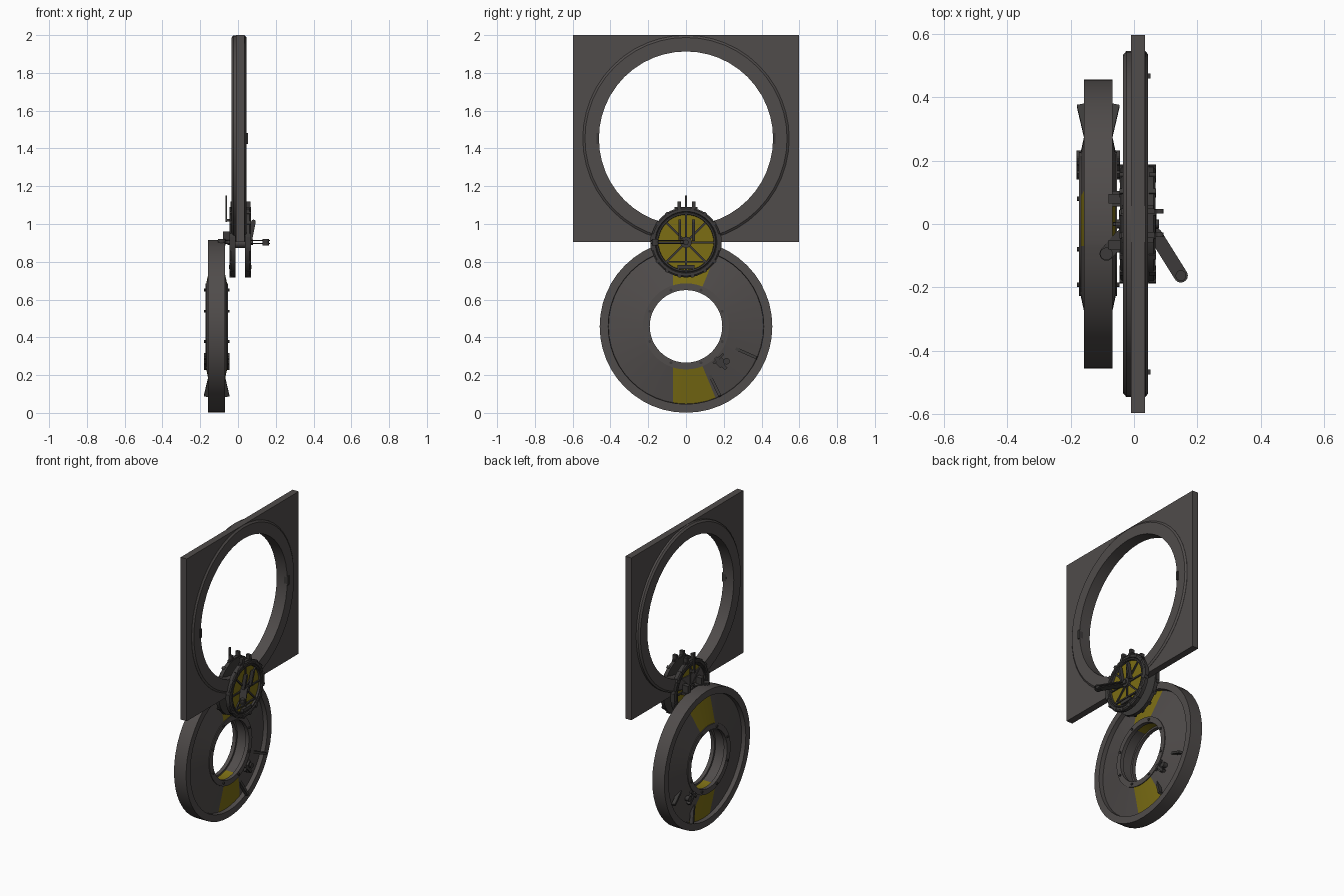
import bpy, bmesh, math
from mathutils import Matrix, Vector

if "Cube" in bpy.data.objects:
    bpy.data.objects.remove(bpy.data.objects["Cube"])

WALL_Z, DOOR_Z, HATCH_Z = 1.4525, 0.458, 0.903


def mat(name, rgb):
    m = bpy.data.materials.new(name)
    m.diffuse_color = (*rgb, 1)
    m.use_nodes = True
    m.node_tree.nodes["Principled BSDF"].inputs["Base Color"].default_value = m.diffuse_color
    return m


GREY = mat("warm grey metal", (0.080, 0.072, 0.070))
DARK = mat("dark metal", (0.045, 0.042, 0.041))
YELLOW = mat("dull yellow paint", (0.20, 0.155, 0.007))


def finish(bm, name, mats, smooth=False):
    bmesh.ops.recalc_face_normals(bm, faces=bm.faces[:])
    me = bpy.data.meshes.new(name)
    bm.to_mesh(me)
    bm.free()
    for m in mats:
        me.materials.append(m)
    ob = bpy.data.objects.new(name, me)
    bpy.context.collection.objects.link(ob)
    if smooth:
        bpy.ops.object.select_all(action='DESELECT')
        ob.select_set(True)
        bpy.context.view_layer.objects.active = ob
        bpy.ops.object.shade_smooth_by_angle(angle=math.radians(25))
    return ob


def lathe(profile, cz, segs=48):
    """Closed (x, r) profile turned round an axis along x."""
    bm = bmesh.new()
    rings = []
    for i in range(segs):
        a = 2 * math.pi * i / segs
        rings.append([bm.verts.new((x, r * math.sin(a), cz - r * math.cos(a))) for x, r in profile])
    n = len(profile)
    for i in range(segs):
        p, q = rings[i], rings[(i + 1) % segs]
        for j in range(n):
            bm.faces.new((p[j], q[j], q[(j + 1) % n], p[(j + 1) % n]))
    return bm


def box(bm, size, m):
    bmesh.ops.create_cube(bm, size=1, matrix=m @ Matrix.Diagonal((*size, 1)))


def at(x, y, z):
    return Matrix.Translation((x, y, z))


def polar(x, r, deg, cz):
    """Placement at radius r, angle measured from straight down towards +y."""
    return at(0, 0, cz) @ Matrix.Rotation(math.radians(deg), 4, 'X') @ at(x, 0, -r)


def cyl(bm, r, h, m, segs=16):
    bmesh.ops.create_cone(bm, cap_ends=True, segments=segs, radius1=r, radius2=r, depth=h, matrix=m)


ALONG_X = Matrix.Rotation(math.pi / 2, 4, 'Y')

# square wall plate with a round opening
bm = bmesh.new()
hy, hz = 0.597, 0.5475
c = math.atan2(hz, hy)
angles = sorted([2 * math.pi * i / 48 for i in range(48)] + [c, math.pi - c, math.pi + c, 2 * math.pi - c])
loops = []
for a in angles:
    d = Vector((0, math.cos(a), math.sin(a)))
    k = min(hy / max(abs(d.y), 1e-6), hz / max(abs(d.z), 1e-6))
    loops.append([bm.verts.new((x, d.y * r, WALL_Z + d.z * r))
                  for x, r in ((-0.010, k), (0.035, k), (0.035, 0.5), (-0.010, 0.5))])
for i, p in enumerate(loops):
    q = loops[(i + 1) % len(loops)]
    for j in range(4):
        bm.faces.new((p[j], q[j], q[(j + 1) % 4], p[(j + 1) % 4]))
finish(bm, "wall_plate", [GREY])

# round door frame
bm = lathe([(-0.034, 0.461), (-0.034, 0.535), (-0.024, 0.5465), (0.036, 0.5465),
            (0.045, 0.535), (0.045, 0.461)], WALL_Z)
finish(bm, "wall_ring", [GREY], True)
bm = bmesh.new()
for s in (-1, 1):
    box(bm, (0.03, 0.015, 0.06), at(0.037, s * 0.467, WALL_Z))
finish(bm, "wall_ring_catches", [DARK])

# big ring door, same section on both sides of x = -0.113
half = [(0.045, 0.457), (0.045, 0.412), (0.016, 0.410), (0.055, 0.228),
        (0.060, 0.228), (0.060, 0.192), (0.035, 0.192), (0.035, 0.205)]
cx = -0.113
prof = [(cx + x, r) for x, r in half] + [(cx - x, r) for x, r in reversed(half)]
bm = lathe(prof, DOOR_Z)
bmesh.ops.bisect_plane(bm, geom=bm.verts[:] + bm.edges[:] + bm.faces[:],
                       plane_co=(0, -0.07, 0), plane_no=(0, 1, 0))
for f in bm.faces:
    p = f.calc_center_median()
    y, z = p.y, p.z - DOOR_Z
    r, x = math.hypot(y, z), abs(p.x - cx)
    in_sector = y > -0.07 and math.degrees(math.atan2(y, abs(z))) < 22.5
    if in_sector and (0.229 < r < 0.408 and x < 0.054 or r < 0.206 and x < 0.034):
        f.material_index = 1
finish(bm, "ring_door", [GREY, YELLOW], True)

# ribs, bolts and latches of the ring door on both faces
ribs, bolts, latch = bmesh.new(), bmesh.new(), bmesh.new()
for s in (-1, 1):
    for deg in (26, 66):
        m = polar(cx + s * 0.036, 0.318, deg, DOOR_Z) @ Matrix.Rotation(s * -0.21, 4, 'Y')
        box(ribs, (0.024, 0.016, 0.19), m)
    for i in range(8):
        cyl(bolts, 0.008, 0.012, polar(cx + s * 0.061, 0.208, 22.5 + 45 * i, DOOR_Z) @ ALONG_X, 8)
    base = polar(cx + s * 0.050, 0.262, 44, DOOR_Z)
    box(latch, (0.020, 0.045, 0.05), base)
    box(latch, (0.024, 0.018, 0.085), base @ at(s * 0.005, -0.004, -0.005))
    cyl(latch, 0.017, 0.036, base @ at(0, 0.026, -0.02) @ ALONG_X)
    box(latch, (0.012, 0.075, 0.012), base @ at(s * 0.012, 0.005, 0.02))
finish(ribs, "ring_door_ribs", [DARK])
finish(bolts, "ring_door_bolts", [DARK])
finish(latch, "ring_door_latches", [DARK])

# pair of small hatch wheels, one on each side of the wall
for name, xin, s in (("inner", -0.014, -1), ("outer", 0.038, 1)):
    X = lambda d: xin + s * d
    bm = lathe([(X(0), 0.001), (X(0), 0.186), (X(0.024), 0.186), (X(0.030), 0.178), (X(0.030), 0.164),
                (X(0.024), 0.160), (X(0.028), 0.156), (X(0.028), 0.148), (X(0.014), 0.146),
                (X(0.014), 0.001)], HATCH_Z, 40)
    for f in bm.faces:
        p = f.calc_center_median()
        if math.hypot(p.y, p.z - HATCH_Z) < 0.14 and abs(p.x - X(0.014)) < 0.004:
            f.material_index = 1
    finish(bm, name + "_hatch_wheel", [DARK, YELLOW], True)

    det = bmesh.new()
    for i in range(8):                       # spokes
        box(det, (0.012, 0.010, 0.125), polar(X(0.017), 0.085, 45 * i, HATCH_Z))
    for i in range(16):                      # rim clamps
        box(det, (0.022, 0.018, 0.026), polar(X(0.021), 0.176, 11.25 + 22.5 * i, HATCH_Z))
    cyl(det, 0.030, 0.022, at(X(0.020), 0, HATCH_Z) @ ALONG_X)
    cyl(det, 0.014, 0.034, at(X(0.024), 0, HATCH_Z) @ ALONG_X)
    box(det, (0.012, 0.20, 0.010), at(X(0.018), 0, 0.800))
    box(det, (0.026, 0.09, 0.022), at(X(0.020), 0, 0.772))
    for y in (-0.035, 0.040):                # top hinge lugs
        box(det, (0.026, 0.018, 0.045), at(X(0.014), y, 1.097))
    box(det, (0.020, 0.12, 0.016), at(X(0.014), 0, 1.083))
    for k in (-1, 1):                        # side lugs
        box(det, (0.024, 0.02, 0.055), at(X(0.018), k * 0.178, HATCH_Z))
    finish(det, name + "_hatch_fittings", [DARK])

# axle through the wall
bm = bmesh.new()
cyl(bm, 0.030, 0.09, at(0.012, 0, HATCH_Z) @ ALONG_X)
finish(bm, "hatch_axle", [GREY], True)

# slanted grip bars on the outer wheel
bm = bmesh.new()
for y in (-0.034, 0.040):
    m = at(0.072, y, 0.962) @ Matrix.Rotation(0.2, 4, 'Y')
    box(bm, (0.024, 0.014, 0.10), m)
    cyl(bm, 0.012, 0.014, m @ at(0, 0, 0.05) @ Matrix.Rotation(math.pi / 2, 4, 'X'))
finish(bm, "grip_bars", [DARK])


# forked swing levers with round ends
def lever(name, p, q, r, knob):
    bm = bmesh.new()
    p, q = Vector(p), Vector(q)
    d, mid = q - p, (p + q) / 2
    turn = Matrix.Rotation(math.atan2(d.y, d.x), 4, 'Z')
    for z in (0.896, 0.912):
        box(bm, (d.length, 2 * r, 0.006), at(mid.x, mid.y, z) @ turn)
        for e in (p, q):
            cyl(bm, r, 0.006, at(e.x, e.y, z))
    cyl(bm, knob, 0.034, at(q.x, q.y, 0.904))
    finish(bm, name, [DARK])


lever("outer_lever", (0.068, -0.035), (0.148, -0.163), 0.022, 0.017)
lever("inner_lever", (-0.040, -0.04), (-0.087, -0.094), 0.022, 0.020)

# inner latch blocks and upright pin
bm = bmesh.new()
for y in (0.08, -0.065):
    box(bm, (0.040, 0.030, 0.05), at(-0.060, y, 0.935))
    box(bm, (0.030, 0.050, 0.015), at(-0.055, y, 0.905))
finish(bm, "inner_latch_blocks", [DARK])
bm = bmesh.new()
box(bm, (0.010, 0.010, 0.14), at(-0.062, 0, 1.08))
box(bm, (0.030, 0.012, 0.015), at(-0.052, 0, 1.02))
finish(bm, "inner_pin", [DARK])
